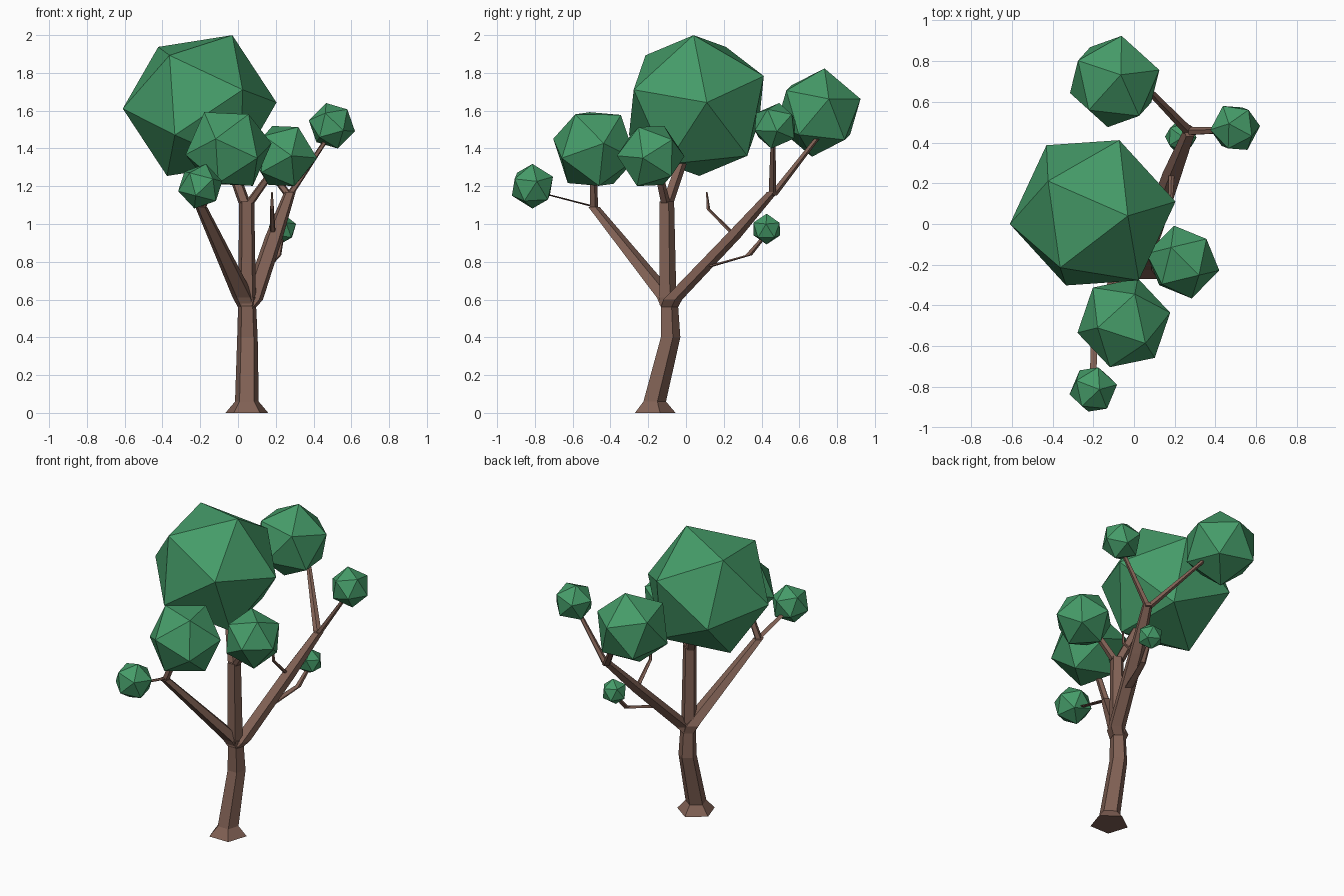
import bpy, bmesh, math
from mathutils import Vector, Matrix


def material(name, rgb):
    m = bpy.data.materials.new(name)
    m.diffuse_color = (*rgb, 1)
    return m


BARK = material("bark", (0.22, 0.12, 0.09))
LEAF = material("leaf", (0.06, 0.33, 0.14))


def add_object(name, bm, mat):
    mesh = bpy.data.meshes.new(name)
    bmesh.ops.recalc_face_normals(bm, faces=bm.faces)
    bm.to_mesh(mesh)
    bm.free()
    mesh.materials.append(mat)
    bpy.context.collection.objects.link(bpy.data.objects.new(name, mesh))


def limb(name, *stations):
    """Loft level pentagons through stations of (x, y, z, radius)."""
    bm = bmesh.new()
    rings = []
    for x, y, z, r in stations:
        angles = [math.pi / 2 + i * math.tau / 5 for i in range(5)]
        rings.append([bm.verts.new((x + r * math.cos(a), y + r * math.sin(a), z)) for a in angles])
    for lo, hi in zip(rings, rings[1:]):
        for i in range(5):
            j = (i + 1) % 5
            bm.faces.new((lo[i], lo[j], hi[j], hi[i]))
    bm.faces.new(rings[0][::-1])
    bm.faces.new(rings[-1])
    add_object(name, bm, BARK)


def leaf_ball(name, centre, radius, corner, neighbour):
    """Icosahedron turned so two neighbouring corners point the given ways."""
    z = Vector(corner).normalized()
    y = z.cross(Vector(neighbour)).normalized()
    x = y.cross(z)
    turn = Matrix((x, y, z)).transposed().to_4x4()
    bm = bmesh.new()
    bmesh.ops.create_icosphere(bm, subdivisions=1, radius=radius,
                               matrix=Matrix.Translation(centre) @ turn)
    add_object(name, bm, LEAF)


# Trunk with flared foot
limb("trunk", (0.047, -0.174, 0, 0.119), (0.047, -0.172, 0.06, 0.066),
     (0.05, -0.087, 0.40, 0.057), (0.048, -0.092, 0.57, 0.05), (0.048, -0.10, 0.61, 0.055))

# Three main branches
limb("middle_branch", (0.048, -0.10, 0.57, 0.05), (0.046, -0.105, 1.12, 0.042))
limb("front_branch", (0.047, -0.092, 0.56, 0.05), (0.03, -0.105, 0.61, 0.061),
     (-0.195, -0.49, 1.09, 0.033))
limb("back_branch", (0.05, -0.092, 0.56, 0.05), (0.08, -0.075, 0.60, 0.055),
     (0.19, 0.24, 0.93, 0.05), (0.275, 0.455, 1.17, 0.032))

# Forks reaching into the leaf balls
limb("crown_fork", (0.035, -0.10, 1.11, 0.034), (-0.07, 0.0, 1.40, 0.03))
limb("right_fork", (0.06, -0.11, 1.11, 0.028), (0.19, -0.15, 1.29, 0.022))
limb("front_fork", (-0.195, -0.49, 1.08, 0.024), (-0.11, -0.49, 1.28, 0.02))
limb("front_tip_fork", (-0.195, -0.48, 1.09, 0.02), (-0.20, -0.75, 1.16, 0.016))
limb("back_right_fork", (0.27, 0.455, 1.15, 0.022), (0.47, 0.46, 1.45, 0.014))
limb("back_fork", (0.27, 0.455, 1.15, 0.026), (0.04, 0.69, 1.45, 0.016))

# Small twigs on the back branch
limb("bare_twig", (0.185, 0.26, 0.935, 0.016), (0.18, 0.117, 1.08, 0.011),
     (0.18, 0.11, 1.17, 0.004))
limb("low_twig", (0.15, 0.12, 0.775, 0.026), (0.21, 0.33, 0.835, 0.02),
     (0.23, 0.41, 0.93, 0.014))

# Leaf balls
leaf_ball("crown_leaves", (-0.203, 0.055, 1.627), 0.411,
          (0.173, -0.015, 0.373), (0.407, 0.055, 0.017))
leaf_ball("front_leaves", (-0.05, -0.485, 1.397), 0.235,
          (-0.227, -0.049, -0.03), (-0.13, -0.025, 0.2))
leaf_ball("right_leaves", (0.24, -0.187, 1.36), 0.184,
          (0.08, -0.065, 0.155), (0.164, -0.035, -0.02))
leaf_ball("back_leaves", (-0.095, 0.70, 1.59), 0.238,
          (0.03, 0.033, 0.233), (0.035, 0.215, 0.09))
leaf_ball("back_right_leaves", (0.497, 0.472, 1.52), 0.126,
          (-0.03, 0.02, 0.117), (0.1, -0.05, 0.085))
leaf_ball("front_tip_leaves", (-0.2, -0.813, 1.2), 0.122,
          (0.03, 0, 0.115), (0.12, 0.025, 0.013))
leaf_ball("low_leaves", (0.23, 0.427, 0.973), 0.082,
          (0.01, 0.0, 0.08), (0.03, 0.07, 0.03))
